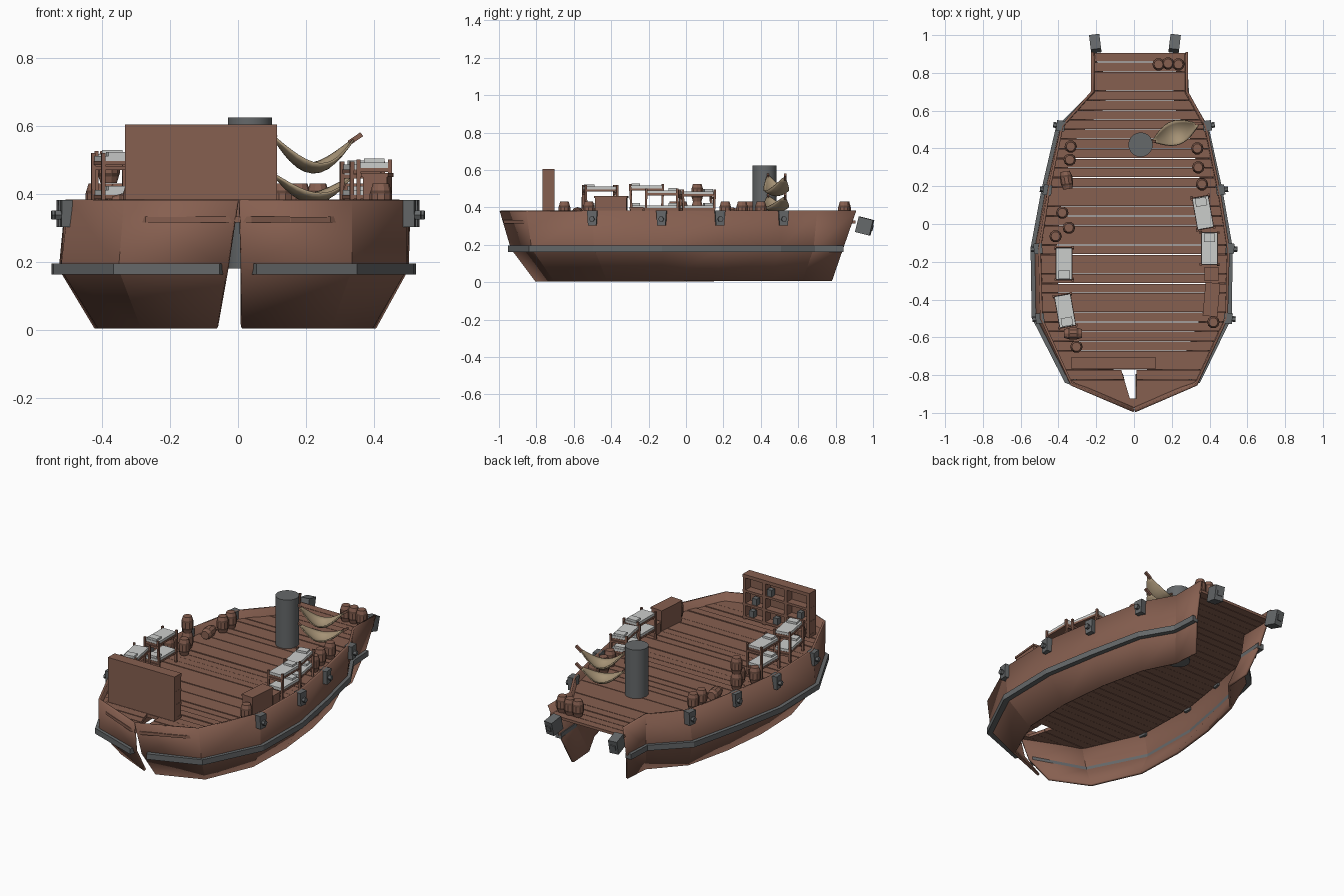
import bpy, bmesh, math, random
from mathutils import Matrix, Vector

random.seed(4)
if "Cube" in bpy.data.objects:
    bpy.data.objects.remove(bpy.data.objects["Cube"])


def material(name, rgb):
    m = bpy.data.materials.new(name)
    m.use_nodes = True
    m.diffuse_color = (*rgb, 1)
    m.node_tree.nodes["Principled BSDF"].inputs["Base Color"].default_value = (*rgb, 1)
    return m


MATS = [material("brown wood", (0.24, 0.115, 0.08)),
        material("grey metal", (0.13, 0.138, 0.142)),
        material("pale linen", (0.6, 0.61, 0.6)),
        material("tan canvas", (0.38, 0.29, 0.18)),
        material("dark wood", (0.11, 0.055, 0.038))]
WOOD, METAL, LINEN, CANVAS, DARK = range(5)
DECK = 0.335


def finish(bm, name, loc=(0, 0, 0), turn=0, smooth=None, rot=None):
    bmesh.ops.recalc_face_normals(bm, faces=bm.faces)
    mesh = bpy.data.meshes.new(name)
    bm.to_mesh(mesh)
    bm.free()
    for m in MATS:
        mesh.materials.append(m)
    ob = bpy.data.objects.new(name, mesh)
    ob.location = loc
    ob.rotation_euler = rot or (0, 0, math.radians(turn))
    bpy.context.collection.objects.link(ob)
    if smooth:
        bpy.ops.object.select_all(action='DESELECT')
        ob.select_set(True)
        bpy.context.view_layer.objects.active = ob
        bpy.ops.object.shade_smooth_by_angle(angle=math.radians(smooth))
    return ob


def add_box(bm, centre, size, mat=WOOD, tilt=None):
    M = Matrix.Translation(centre) @ (tilt or Matrix()) @ Matrix.Diagonal((*size, 1))
    for v in bmesh.ops.create_cube(bm, size=1, matrix=M)["verts"]:
        for f in v.link_faces:
            f.material_index = mat


def add_rings(bm, rings, mats, closed=True, caps=True):
    """Skin a list of point rings; one material per band."""
    vs = [[bm.verts.new(p) for p in r] for r in rings]
    n = len(vs[0])
    for a, b, m in zip(vs, vs[1:], mats):
        for i in range(n if closed else n - 1):
            j = (i + 1) % n
            bm.faces.new((a[i], a[j], b[j], b[i])).material_index = m
    if caps:
        bm.faces.new(vs[0][::-1]).material_index = mats[0]
        bm.faces.new(vs[-1]).material_index = mats[-1]


def circle(r, z, n):
    return [(r * math.cos(math.tau * i / n), r * math.sin(math.tau * i / n), z) for i in range(n)]


# Hull stations from bow to stern at gunwale, belt and keel heights
TOP = [(0.005, -.99), (.33, -.85), (.49, -.5), (.5, -.13), (.45, .18), (.38, .52), (.28, .7), (.28, .91)]
MID = [(0.01, -.93), (.33, -.82), (.49, -.49), (.495, -.13), (.44, .18), (.37, .5), (.265, .68), (.255, .84)]
LOW = [(0.01, -.8), (.27, -.7), (.39, -.42), (.4, -.12), (.37, .17), (.31, .44), (.22, .62), (.21, .78)]


def side_path(path, side, bulge=1.0, bow=0.0):
    pts = []
    for i, (x, y) in enumerate(path):
        if side < 0:
            x = x - 0.06 if i > 5 else x * bulge
            x = bow if i == 0 else x
        pts.append((side * x, y))
    return pts


for side, label in ((1, "left"), (-1, "right")):
    top = side_path(TOP, side)
    mid = side_path(MID, side, 1.05, 0.03)
    low = side_path(LOW, side, 1.04, 0.06)
    bm = bmesh.new()
    add_rings(bm, [[(x, y, z) for x, y in p] for p, z in ((low, .008), (mid, .18), (top, .382))],
              [WOOD, WOOD], closed=False, caps=False)
    hull = finish(bm, label + "_hull_side", smooth=20)
    mod = hull.modifiers.new("thickness", 'SOLIDIFY')
    mod.thickness = 0.014
    mod.offset = 0

    # Metal belt swept along the hull
    belt = [(side * 0.045, -.925)] + mid[1:]
    bm = bmesh.new()
    rings = []
    for i, (x, y) in enumerate(belt):
        a = Vector(belt[max(i - 1, 0)])
        b = Vector(belt[min(i + 1, len(belt) - 1)])
        d = (b - a).normalized()
        n = Vector((d.y, -d.x)) * side
        p, q = Vector((x, y)) - n * .01, Vector((x, y)) + n * .028
        rings.append([(*p, .162), (*q, .162), (*q, .195), (*p, .195)])
    add_rings(bm, rings, [METAL] * 7)
    finish(bm, label + "_belt")

    # Gunwale brackets with bolts
    for (x, y), (x2, y2) in zip(top[2:6], mid[2:6]):
        bm = bmesh.new()
        add_box(bm, (0, 0, 0), (.045, .055, .08), METAL)
        for v in bm.verts:
            if v.co.z < 0:
                v.co.y *= .8
        R = Matrix.Translation((side * .025, 0, -.005)) @ Matrix.Rotation(math.pi / 2, 4, 'Y')
        bmesh.ops.create_cone(bm, cap_ends=True, segments=6, radius1=.015, radius2=.015, depth=.03, matrix=R)
        for f in bm.faces:
            f.material_index = METAL
        finish(bm, label + "_bracket", (x + side * .008, y, .342), side * (8 if y > 0 else -6))

    # Stern corner block
    bm = bmesh.new()
    add_box(bm, (0, 0, 0), (.055, .08, .085), METAL)
    add_box(bm, (0, .02, 0), (.03, .05, .03), METAL)
    finish(bm, label + "_stern_block", (.215 if side > 0 else -.205, .955, .3),
           rot=(math.radians(-14), 0, side * -.12))


# Deck planks trimmed to the hull outline
def half_width(y, side):
    p = side_path(TOP, side)
    for (xa, ya), (xb, yb) in zip(p, p[1:]):
        if ya <= y <= yb:
            return (xa + (xb - xa) * (y - ya) / (yb - ya)) * .985
    return p[-1][0] * .985


def add_plank(bm, y0, y1, xs0, xs1, drop):
    z0, z1 = DECK - .02, DECK - drop
    quad = [(xs0[0], y0), (xs0[1], y0), (xs1[1], y1), (xs1[0], y1)]
    add_rings(bm, [[(x, y, z) for x, y in quad] for z in (z0, z1)], [WOOD])


bm = bmesh.new()
count, start, end = 37, -.975, .91
pitch = (end - start) / count
for i in range(count):
    y0 = start + i * pitch
    y1 = y0 + pitch - random.choice((.001, .003, .005))
    l0, r0, l1, r1 = (half_width(y, s) for y in (y0, y1) for s in (-1, 1))
    drop = random.choice((0, .002, .004))
    if -.94 < y0 < -.80:
        s0, s1 = (.02 + .045 * (y + .93) / .15 for y in (y0, y1))
        add_plank(bm, y0, y1, (l0, -s0), (l1, -s1), drop)
        add_plank(bm, y0, y1, (.012, r0), (.014, r1), drop)
    else:
        add_plank(bm, y0, y1, (l0, r0), (l1, r1), drop)
finish(bm, "deck_planks")

# Shelf unit at the bow, open towards the stern
bm = bmesh.new()
x0, x1, top_z = -.332, .114, .604
cx, w, h = (x0 + x1) / 2, x1 - x0, top_z - DECK
add_box(bm, (cx, -.76, DECK + h / 2), (w, .015, h))
for z in (DECK + .012, DECK + .09, DECK + .17, top_z - .01):
    add_box(bm, (cx, -.735, z), (w, .062, .02 if z > .59 else .014))
for x in (x0 + .01, x0 + w * .36, x0 + w * .68, x1 - .01):
    add_box(bm, (x, -.735, DECK + h / 2), (.018, .062, h))
for x, z in ((-.26, .43), (-.1, .352), (-.06, .512), (.04, .432), (.06, .352)):
    add_box(bm, (x, -.725, z + .02), (.03, .03, .04), METAL)
finish(bm, "shelf_unit")

# Chimney pipe
bm = bmesh.new()
add_rings(bm, [circle(.065, .18, 20), circle(.065, .606, 20), circle(.065, .624, 20)], [METAL] * 2)
finish(bm, "chimney", (.035, .42, 0), smooth=40)

# Bunk beds
for x, y, turn, height in ((-.37, -.21, 0, .18), (-.365, -.46, 10, .175),
                           (.4, -.13, 180, .155), (.365, .06, 190, .15)):
    bm = bmesh.new()
    for level in (.055, height - .02):
        add_box(bm, (0, 0, level), (.09, .172, .012))
        add_box(bm, (0, 0, level + .013), (.086, .168, .016), LINEN)
        add_box(bm, (0, -.058, level + .026), (.06, .045, .014), LINEN)
    for px in (-.046, .046):
        for py in (-.084, .084):
            tilt = Matrix.Rotation(random.uniform(-.06, .06), 4, 'X')
            add_box(bm, (px, py, height / 2 + .005), (.012, .012, height + .01), WOOD, tilt)
    for py in (-.084, .084):
        add_box(bm, (0, py, height - .035), (.1, .008, .012))
        add_box(bm, (0, py, .04), (.1, .008, .012))
    finish(bm, "bunk_bed", (x, y, DECK), turn)

# Barrels: upright, stacked and lying
upright = [(-.335, .41), (-.34, .34), (-.38, .06), (-.345, -.02), (-.415, -.065), (-.305, -.65), (.42, -.52),
           (.335, .4), (.34, .3), (.36, .21), (.13, .845), (.18, .85), (.235, .845)]
spots = [(x, y, DECK, None) for x, y in upright]
spots += [(-.38, .06, DECK + .096, None), (-.35, .185, DECK + .033, (-1.57, 0, .15)),
          (-.37, -.58, DECK + .033, (0, 1.57, 0))]
for x, y, z, rot in spots:
    bm = bmesh.new()
    profile = ((.024, 0), (.03, .02), (.033, .03), (.033, .065), (.03, .075), (.024, .095))
    add_rings(bm, [circle(r, h, 10) for r, h in profile], [WOOD, DARK, WOOD, DARK, WOOD])
    finish(bm, "barrel", (x, y, z), rot=rot)

# Crates
for x, y, size, turn in ((.41, -.265, (.065, .065, .06), 0), (.41, -.4, (.07, .17, .12), -5)):
    bm = bmesh.new()
    add_box(bm, (0, 0, size[2] / 2), size)
    add_box(bm, (0, 0, size[2]), (size[0] + .008, size[1] + .008, .012))
    finish(bm, "crate", (x, y, DECK), turn)

# Hammocks slung between the chimney and the rail
for name, a, b, sag in (("upper_hammock", (.105, .44, .56), (.335, .525, .55), .075),
                        ("lower_hammock", (.105, .44, .45), (.335, .525, .445), .055)):
    a, b = Vector(a), Vector(b)
    across = Vector((b.y - a.y, a.x - b.x, 0)).normalized()
    rows = []
    for i in range(13):
        t = i / 12
        swell = math.sin(math.pi * t)
        row = []
        for j in range(9):
            s = j / 4 - 1
            p = a.lerp(b, t) + across * s * (.006 + .056 * swell)
            p.z += -sag * swell - .025 * swell * (1 - s * s) + .01
            row.append(p)
        rows.append(row)
    bm = bmesh.new()
    add_rings(bm, rows, [CANVAS] * 12, closed=False, caps=False)
    cloth = finish(bm, name, smooth=60)
    cloth.modifiers.new("thickness", 'SOLIDIFY').thickness = .006
    bm = bmesh.new()
    add_box(bm, (.345, .53, b.z + .012), (.045, .014, .014), WOOD, Matrix.Rotation(-.6, 4, 'Y'))
    add_box(bm, (.1, .438, a.z + .012), (.03, .012, .012), WOOD, Matrix.Rotation(.5, 4, 'Y'))
    finish(bm, name + "_ties")
